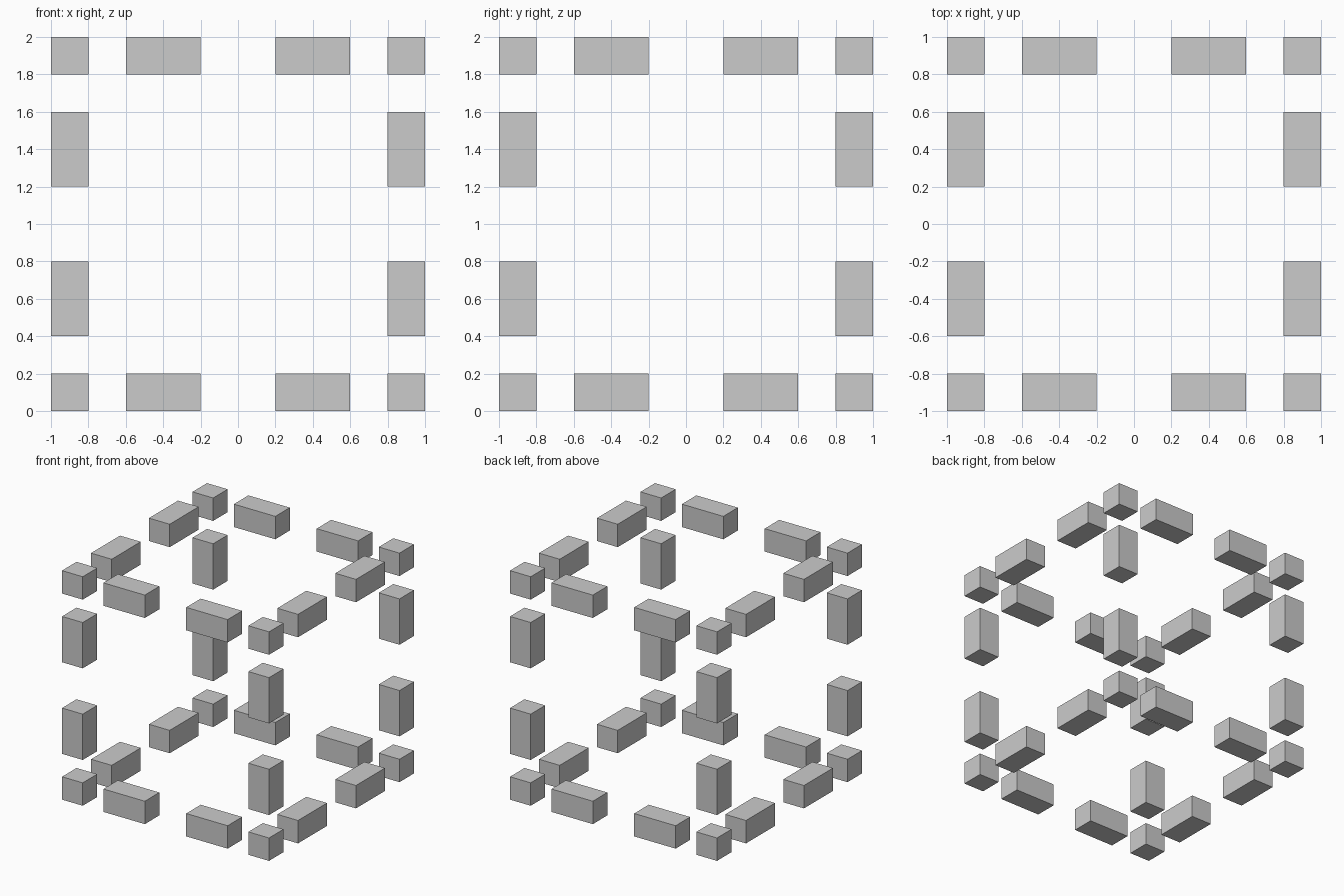
import bpy
from itertools import product

if "Cube" in bpy.data.objects:
    bpy.data.objects.remove(bpy.data.objects["Cube"])

T = 0.2      # bar thickness
E = 0.9      # distance of edge centre lines from the cube centre
DASH = 0.4   # dash length, and offset of dashes from the edge middle


def box(name, centre, size):
    bpy.ops.mesh.primitive_cube_add(size=1, location=(centre[0], centre[1], centre[2] + 1))
    ob = bpy.context.object
    ob.name = name
    ob.scale = size
    bpy.ops.object.transform_apply(location=False, rotation=False, scale=True)


# Corner cubes
for corner in product((-E, E), repeat=3):
    box("corner_cube", corner, (T, T, T))

# Two dashes along each of the twelve edges
for axis, label in enumerate(("width", "depth", "height")):
    for a, b, d in product((-E, E), (-E, E), (-DASH, DASH)):
        centre, size = [a, b], [T, T]
        centre.insert(axis, d)
        size.insert(axis, DASH)
        box(label + "_dash", centre, size)
